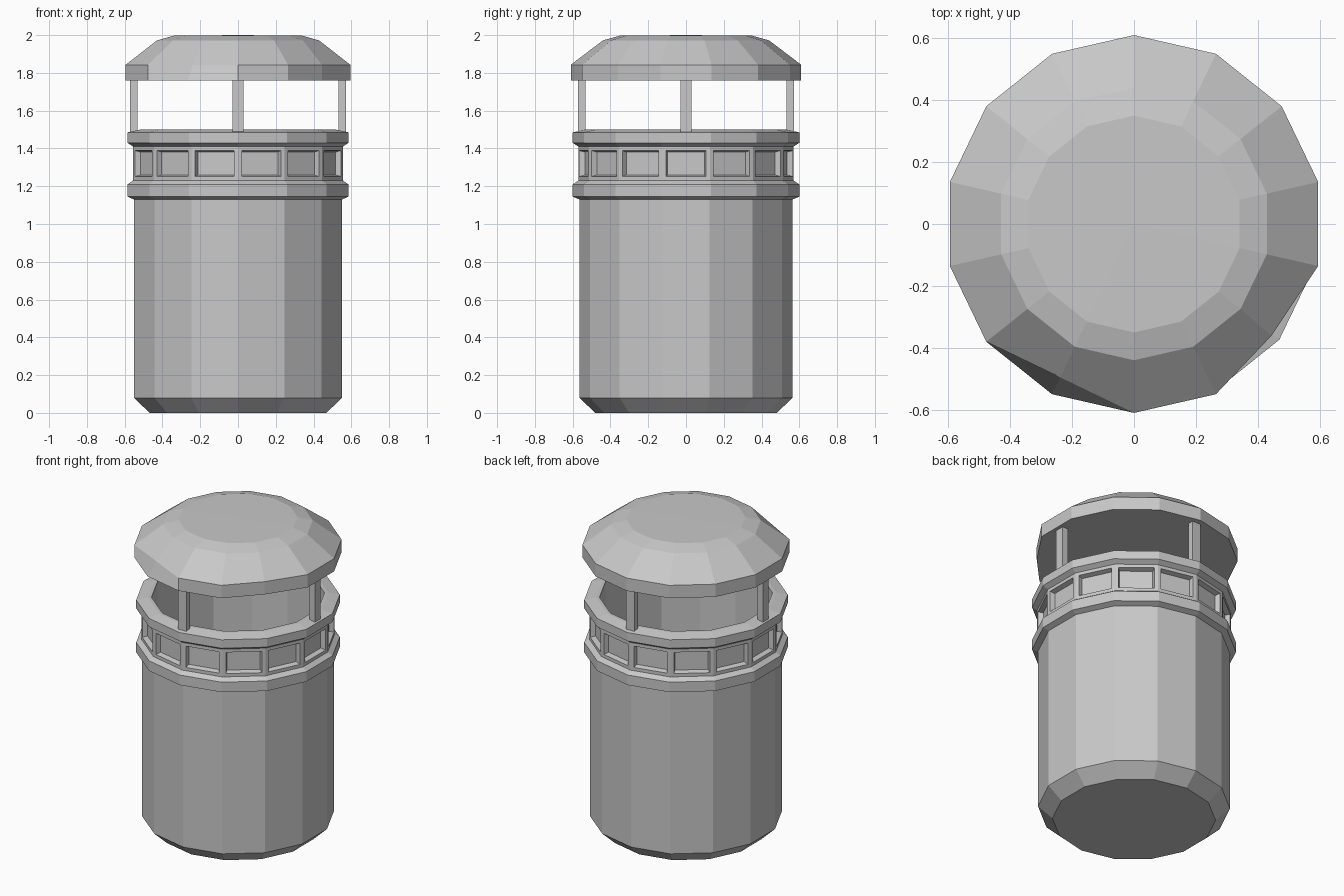
import bpy
import bmesh
from math import sin, cos, pi, tau
from mathutils import Vector

SIDES = 14

cube = bpy.data.objects.get("Cube")
if cube:
    bpy.data.objects.remove(cube, do_unlink=True)

grey = bpy.data.materials.new("light_grey")
grey.use_nodes = True
colour = (0.58, 0.58, 0.58, 1)
grey.diffuse_color = colour
grey.node_tree.nodes["Principled BSDF"].inputs["Base Color"].default_value = colour


def lathe(profile):
    """Faceted solid of revolution from (radius, z) points, closed at both ends."""
    bm = bmesh.new()
    rings = []
    for r, z in profile:
        angles = [tau * i / SIDES - pi / 2 for i in range(SIDES)]
        rings.append([bm.verts.new((r * cos(a), r * sin(a), z)) for a in angles])
    for low, high in zip(rings, rings[1:]):
        for i in range(SIDES):
            j = (i + 1) % SIDES
            bm.faces.new((low[i], low[j], high[j], high[i]))
    bm.faces.new(rings[0][::-1])
    top = bm.faces.new(rings[-1])
    bm.normal_update()
    return bm, rings, top


def finish(bm, name):
    mesh = bpy.data.meshes.new(name)
    bm.to_mesh(mesh)
    bm.free()
    mesh.materials.append(grey)
    obj = bpy.data.objects.new(name, mesh)
    bpy.context.collection.objects.link(obj)
    return obj


# Bin shell: chamfered foot, wall, two trim rings, hollow inside
shell, _, _ = lathe([
    (0.48, 0), (0.565, 0.08), (0.565, 1.13),
    (0.6, 1.145), (0.6, 1.21), (0.57, 1.23),
    (0.57, 1.41), (0.6, 1.43), (0.6, 1.485),
    (0.53, 1.5), (0.51, 1.5), (0.5, 0.1),
])

# Recessed panels around the band between the rings
band = [f for f in shell.faces
        if 1.3 < f.calc_center_median().z < 1.34 and len(f.verts) == 4]
bmesh.ops.inset_individual(shell, faces=band, thickness=0.03, depth=0)
bmesh.ops.inset_individual(shell, faces=band, thickness=0.012, depth=-0.03)
finish(shell, "bin_shell")

# Domed lid with a flat underside and two dented rim corners
lid, rings, top = lathe([(0.61, 1.76), (0.61, 1.843), (0.44, 1.972), (0.35, 1.997)])
bmesh.ops.poke(lid, faces=[top])
for v in lid.verts:
    if v.co.xy.length < 0.01:
        v.co.z = 2.0
left, dent, right = rings[1][-2], rings[1][-1], rings[1][0]
dent.co = (left.co + right.co) / 2
for ring in rings[:2]:
    ring[2].co.x *= 0.93
    ring[2].co.y *= 0.95
finish(lid, "lid")

# Four posts carrying the lid
for i, side in enumerate(("left", "back", "right", "front")):
    bm = bmesh.new()
    bmesh.ops.create_cube(bm, size=1)
    bmesh.ops.scale(bm, vec=(0.04, 0.06, 0.285), verts=bm.verts)
    post = finish(bm, side + "_lid_post")
    a = i * pi / 2
    post.location = Vector((0.553 * cos(a), 0.553 * sin(a), 1.6275))
    post.rotation_euler.z = a
